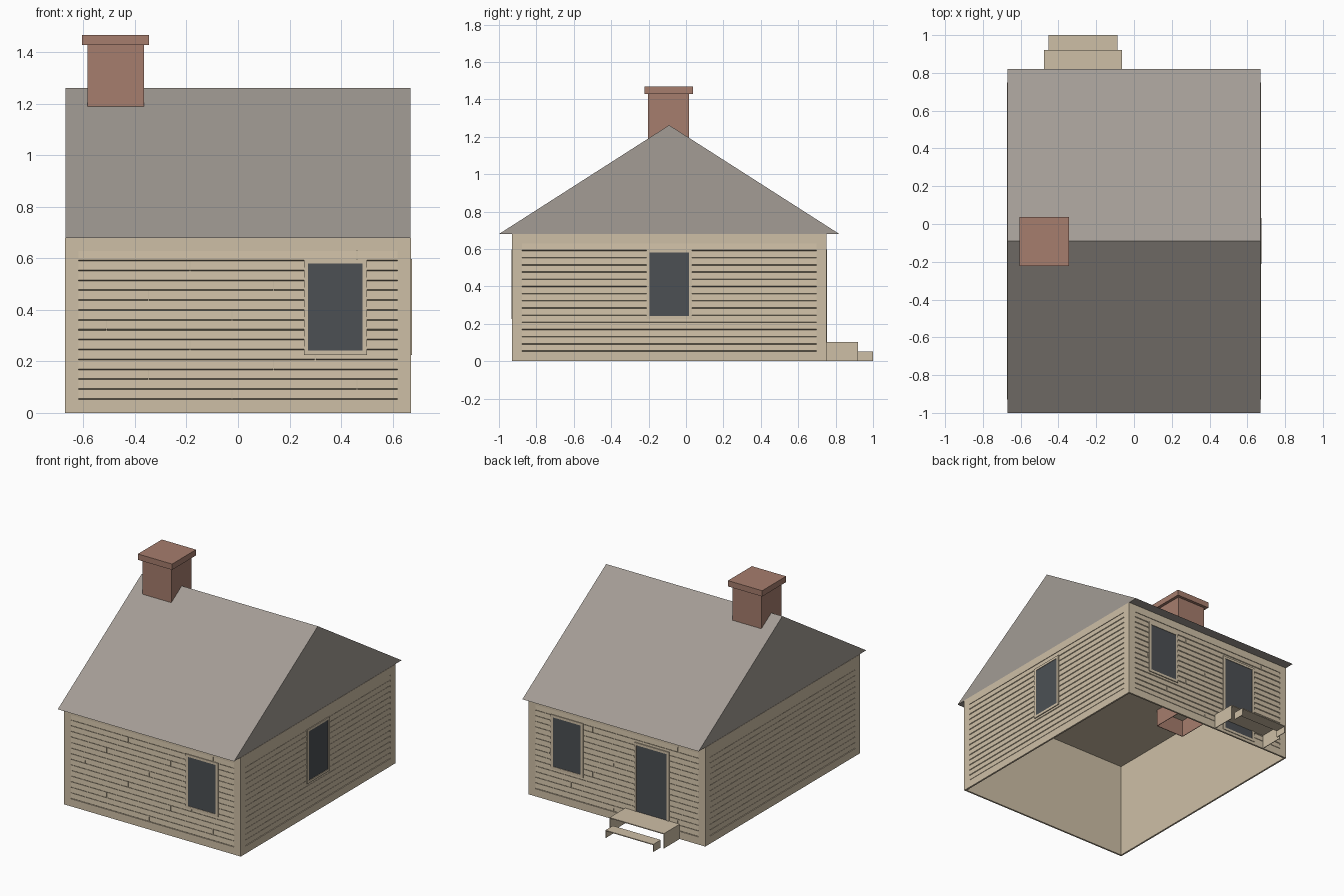
import bpy, bmesh, math
from mathutils import Matrix

cube = bpy.data.objects.get("Cube")
if cube:
    bpy.data.objects.remove(cube, do_unlink=True)


def material(name, rgb):
    lin = [((c / 255 + 0.055) / 1.055) ** 2.4 for c in rgb] + [1.0]
    m = bpy.data.materials.new(name)
    m.use_nodes = True
    m.diffuse_color = lin
    m.node_tree.nodes["Principled BSDF"].inputs["Base Color"].default_value = lin
    return m


TAN = material("tan_wood", (206, 191, 166))
ROOF = material("grey_roof", (163, 156, 149))
BRICK = material("red_brick", (166, 125, 109))
GLASS = material("dark_glass", (76, 80, 84))


def prism(bm, profile, u0, u1):
    """Extrude a (y, z) profile along x from u0 to u1."""
    a, b = ([bm.verts.new((u, y, z)) for y, z in profile] for u in (u0, u1))
    n = len(profile)
    bm.faces.new(a)
    bm.faces.new(b[::-1])
    for i in range(n):
        j = (i + 1) % n
        bm.faces.new((a[i], b[i], b[j], a[j]))


def box(bm, x0, x1, y0, y1, z0, z1):
    prism(bm, [(y0, z0), (y1, z0), (y1, z1), (y0, z1)], x0, x1)


def finish(bm, name, mat, matrix=Matrix()):
    bmesh.ops.recalc_face_normals(bm, faces=bm.faces)
    mesh = bpy.data.meshes.new(name)
    bm.to_mesh(mesh)
    bm.free()
    mesh.materials.append(mat)
    obj = bpy.data.objects.new(name, mesh)
    obj.matrix_world = matrix
    bpy.context.collection.objects.link(obj)
    return obj


def border(bm, u0, u1, z0, z1, w, y0, y1):
    """Rectangular frame of four boards, w wide."""
    for a, b in ((u0, u0 + w), (u1 - w, u1)):
        box(bm, a, b, y0, y1, z0, z1)
    for a, b in ((z0, z0 + w), (z1 - w, z1)):
        box(bm, u0 + w, u1 - w, y0, y1, a, b)


HALF_X, HALF_Y, MID_Y, TOP = 0.672, 0.84, -0.09, 0.68
RIM, ROWS, GAP = 0.052, 15, 0.004
# Butt joint of each clapboard row, as steps along the wall
JOINTS = [6, 2, 5, 4, 1, 5, 3, 0, 5, 2, 5, 4, 1, 6, 3]


def wall(name, half, depth, angle, jointed, openings):
    matrix = (Matrix.Translation((0, MID_Y, 0)) @ Matrix.Rotation(angle, 4, "Z")
              @ Matrix.Translation((0, -depth, 0)))
    # Backing sheet and corner boards
    bm = bmesh.new()
    box(bm, -half, half, 0.007, 0.012, 0, TOP)
    border(bm, -half, half, 0, TOP, RIM, 0, 0.007)
    finish(bm, name + "_wall", TAN, matrix)
    # Overlapping clapboards
    bm = bmesh.new()
    step = (TOP - 2 * RIM) / ROWS
    edge = half - RIM
    for row in range(ROWS):
        z1 = TOP - RIM - row * step
        z0 = z1 - step
        profile = [(0.007, z0), (0.001, z0 + GAP), (0.004, z1), (0.007, z1)]
        if jointed:
            joint = -0.51 + 0.162 * JOINTS[row]
            prism(bm, profile, -edge, joint - GAP / 2)
            prism(bm, profile, joint + GAP / 2, edge)
        else:
            prism(bm, profile, -edge, edge)
    finish(bm, name + "_clapboards", TAN, matrix)
    # Frames and panes
    for part, mid, width, z0, z1 in openings:
        u0, u1 = mid - width / 2, mid + width / 2
        bm = bmesh.new()
        border(bm, u0, u1, z0, z1, 0.017, -0.004, 0.007)
        finish(bm, f"{name}_{part}_frame", TAN, matrix)
        bm = bmesh.new()
        box(bm, u0 + 0.016, u1 - 0.016, -0.001, 0.006, z0 + 0.016, z1 - 0.016)
        finish(bm, f"{name}_{part}_pane", GLASS, matrix)


def window(mid):
    return ("window", mid, 0.245, 0.225, 0.597)


DOOR = ("door", 0.265, 0.265, 0.02, 0.575)
wall("front", HALF_X, HALF_Y, 0, True, [window(0.378)])
wall("left", HALF_Y, HALF_X, math.pi / 2, False, [window(0)])
wall("back", HALF_X, HALF_Y, math.pi, True, [window(-0.378), DOOR])
wall("right", HALF_Y, HALF_X, -math.pi / 2, False, [])

# Ceiling sheet
bm = bmesh.new()
box(bm, -0.665, 0.665, -0.925, 0.745, 0.668, 0.676)
finish(bm, "ceiling", TAN)

# Gabled roof
bm = bmesh.new()
prism(bm, [(-1, TOP), (0.82, TOP), (MID_Y, 1.262)], -0.67, 0.67)
finish(bm, "roof", ROOF)

# Hollow chimney with cap
CX, CY = -0.475, -0.093
bm = bmesh.new()
for s in (-1, 1):
    x, y = CX + s * 0.108, CY + s * 0.108
    box(bm, x - 0.002, x + 0.002, CY - 0.11, CY + 0.11, 0.55, 1.44)
    box(bm, CX - 0.106, CX + 0.106, y - 0.002, y + 0.002, 0.55, 1.44)
finish(bm, "chimney", BRICK)
bm = bmesh.new()
box(bm, CX - 0.13, CX + 0.13, CY - 0.13, CY + 0.13, 1.428, 1.468)
finish(bm, "chimney_cap", BRICK)

# Open back steps: a thin tread on two side boards
for name, half, y0, y1, top in (("upper", 0.207, 0.75, 0.92, 0.102),
                                ("lower", 0.182, 0.92, 1.0, 0.052)):
    bm = bmesh.new()
    box(bm, -0.27 - half, -0.27 + half, y0, y1, top - 0.006, top)
    for s in (-1, 1):
        x = -0.27 + s * (half - 0.002)
        box(bm, x - 0.002, x + 0.002, y0, y1, 0, top - 0.006)
    finish(bm, name + "_step", TAN)
